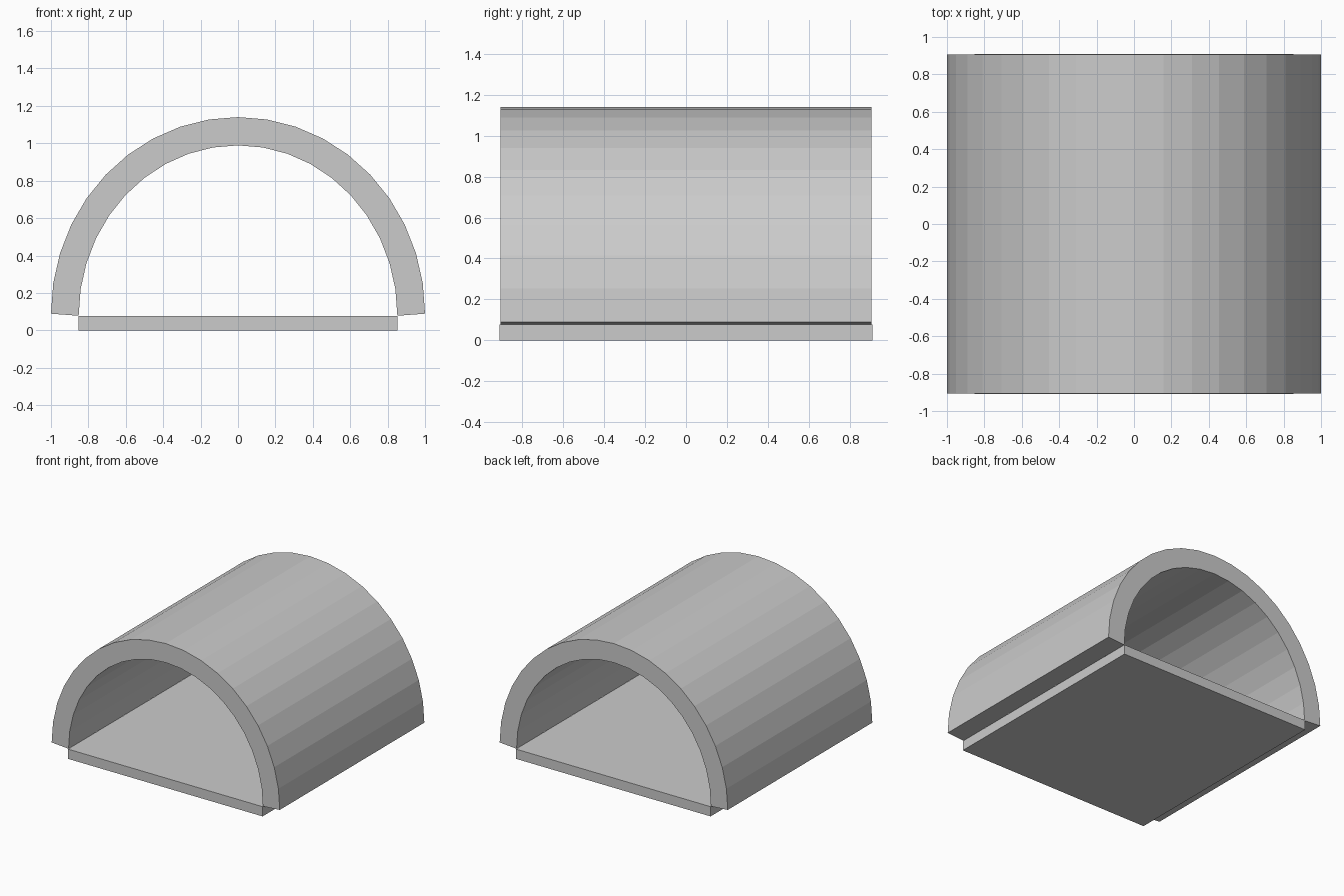
import bpy, bmesh
from math import sin, cos, pi

if "Cube" in bpy.data.objects:
    bpy.data.objects.remove(bpy.data.objects["Cube"])

STEPS = 20  # facets along the arch


def arc(rx, rz, z0):
    return [(rx * cos(pi * i / STEPS), z0 + rz * sin(pi * i / STEPS))
            for i in range(STEPS + 1)]


def extrude_profile(name, profile, half_depth):
    """Close an x/z outline and extrude it along y, centred on y = 0."""
    bm = bmesh.new()
    front = [bm.verts.new((x, -half_depth, z)) for x, z in profile]
    back = [bm.verts.new((x, half_depth, z)) for x, z in profile]
    n = len(profile)
    for i in range(n):
        j = (i + 1) % n
        bm.faces.new((front[i], front[j], back[j], back[i]))
    # end caps
    if n == 4:
        bm.faces.new(front)
        bm.faces.new(back)
    else:
        for ring in (front, back):
            for i in range(STEPS):
                bm.faces.new((ring[i], ring[i + 1], ring[n - 2 - i], ring[n - 1 - i]))
    bmesh.ops.recalc_face_normals(bm, faces=bm.faces)
    mesh = bpy.data.meshes.new(name)
    bm.to_mesh(mesh)
    bm.free()
    obj = bpy.data.objects.new(name, mesh)
    bpy.context.collection.objects.link(obj)
    return obj


# Arched shell: outer curve, then the inner curve back again
outer = arc(1.0, 1.051, 0.089)
inner = arc(0.852, 0.911, 0.078)
extrude_profile("arched_shell", outer + inner[::-1], 0.905)

# Flat floor slab
w, h = 0.853, 0.077
extrude_profile("floor_slab", [(-w, 0), (w, 0), (w, h), (-w, h)], 0.91)
